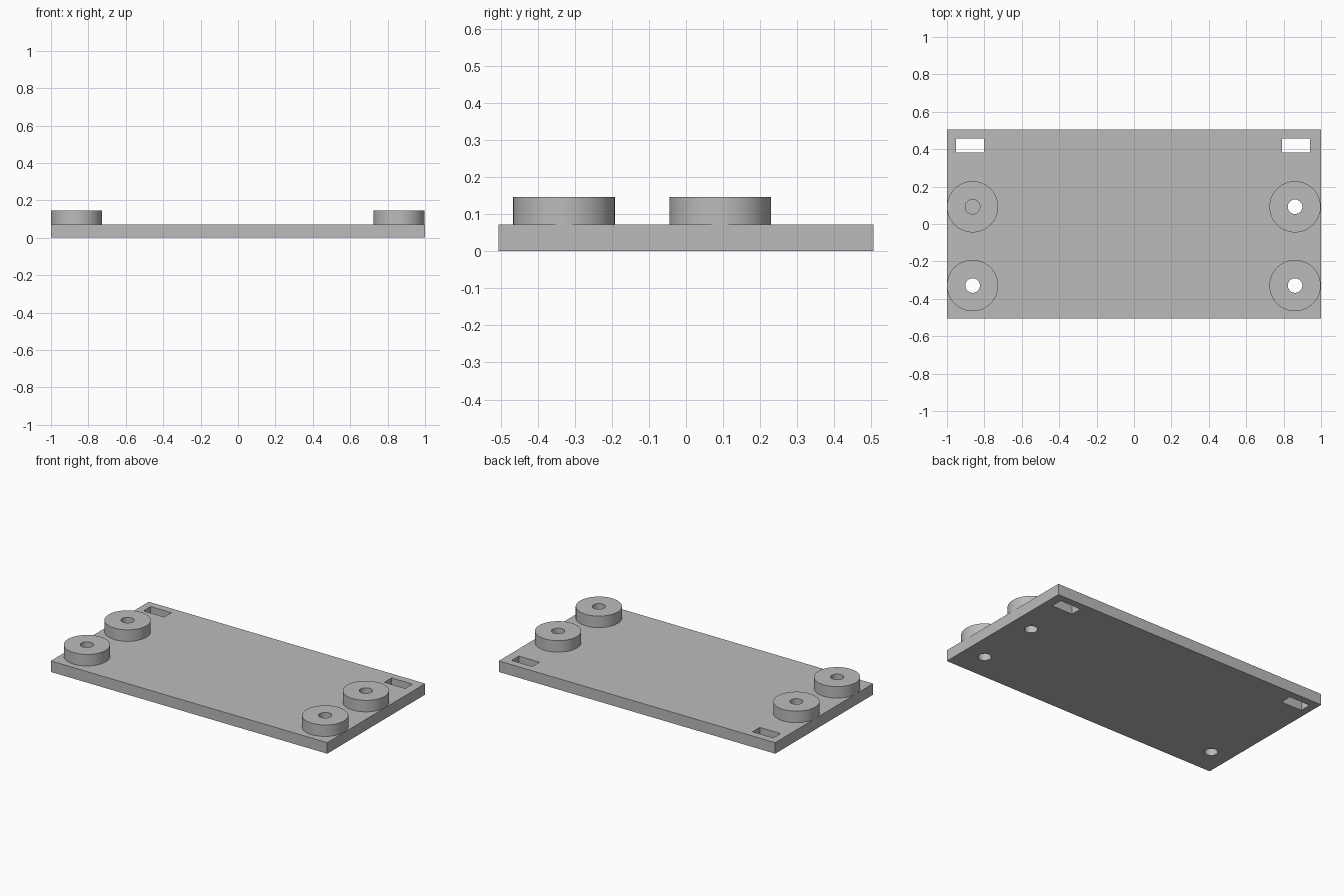
import bpy
import bmesh
from math import pi
from mathutils import Matrix, Vector

if "Cube" in bpy.data.objects:
    bpy.data.objects.remove(bpy.data.objects["Cube"], do_unlink=True)

PLATE_TOP, BOSS_TOP = 0.072, 0.147
HALF_DEPTH = 0.506
BOSS_R, HOLE_R = 0.137, 0.039
SIDES = 64

# Plain grey finish
grey = bpy.data.materials.new("plain_grey")
grey.use_nodes = True
grey.diffuse_color = (0.5, 0.5, 0.5, 1)
grey.node_tree.nodes["Principled BSDF"].inputs["Base Color"].default_value = grey.diffuse_color


def make_object(name, bm):
    bmesh.ops.recalc_face_normals(bm, faces=bm.faces)
    mesh = bpy.data.meshes.new(name)
    bm.to_mesh(mesh)
    bm.free()
    mesh.materials.append(grey)
    obj = bpy.data.objects.new(name, mesh)
    bpy.context.collection.objects.link(obj)
    return obj


def add_box(bm, centre, size):
    matrix = Matrix.Translation(centre) @ Matrix.Diagonal((*size, 1))
    bmesh.ops.create_cube(bm, size=1, matrix=matrix)


def smooth(obj):
    bpy.ops.object.select_all(action="DESELECT")
    obj.select_set(True)
    bpy.context.view_layer.objects.active = obj
    bpy.ops.object.shade_smooth_by_angle(angle=pi / 6)


# Round boss: a rectangular section turned about its own axis
def add_boss(name, x, y):
    bm = bmesh.new()
    section = [(HOLE_R, PLATE_TOP), (BOSS_R, PLATE_TOP), (BOSS_R, BOSS_TOP), (HOLE_R, BOSS_TOP)]
    verts = [bm.verts.new((x + r, y, z)) for r, z in section]
    edges = [bm.edges.new((verts[i - 1], verts[i])) for i in range(len(verts))]
    bmesh.ops.spin(bm, geom=verts + edges, cent=Vector((x, y, 0)), axis=(0, 0, 1),
                   angle=2 * pi, steps=SIDES, use_merge=True)
    bmesh.ops.remove_doubles(bm, verts=bm.verts, dist=0.0001)
    smooth(make_object(name, bm))


bosses = {
    "front_right_boss": (-0.863, -0.329),
    "back_right_boss": (-0.863, 0.092),
    "front_left_boss": (0.861, -0.329),
    "back_left_boss": (0.861, 0.092),
}
for name, (x, y) in bosses.items():
    add_boss(name, x, y)

# Base plate
bm = bmesh.new()
add_box(bm, (0, 0, PLATE_TOP / 2), (2, 2 * HALF_DEPTH, PLATE_TOP))
plate = make_object("base_plate", bm)

# Cutter for two strap slots and three through holes; the back right hole is blind
bm = bmesh.new()
for x in (-0.877, 0.867):
    add_box(bm, (x, 0.42, PLATE_TOP / 2), (0.15, 0.075, 0.3))
for name, (x, y) in bosses.items():
    if name != "back_right_boss":
        bmesh.ops.create_cone(bm, cap_ends=True, segments=SIDES, radius1=HOLE_R, radius2=HOLE_R,
                              depth=0.3, matrix=Matrix.Translation((x, y, PLATE_TOP / 2)))
cutter = make_object("hole_cutter", bm)
cutter.hide_render = True

# Cut the openings, then discard the cutter
cut = plate.modifiers.new("openings", "BOOLEAN")
cut.operation = "DIFFERENCE"
cut.solver = "EXACT"
cut.object = cutter
bpy.ops.object.select_all(action="DESELECT")
plate.select_set(True)
bpy.context.view_layer.objects.active = plate
bpy.ops.object.modifier_apply(modifier=cut.name)
bpy.data.objects.remove(cutter, do_unlink=True)
smooth(plate)
